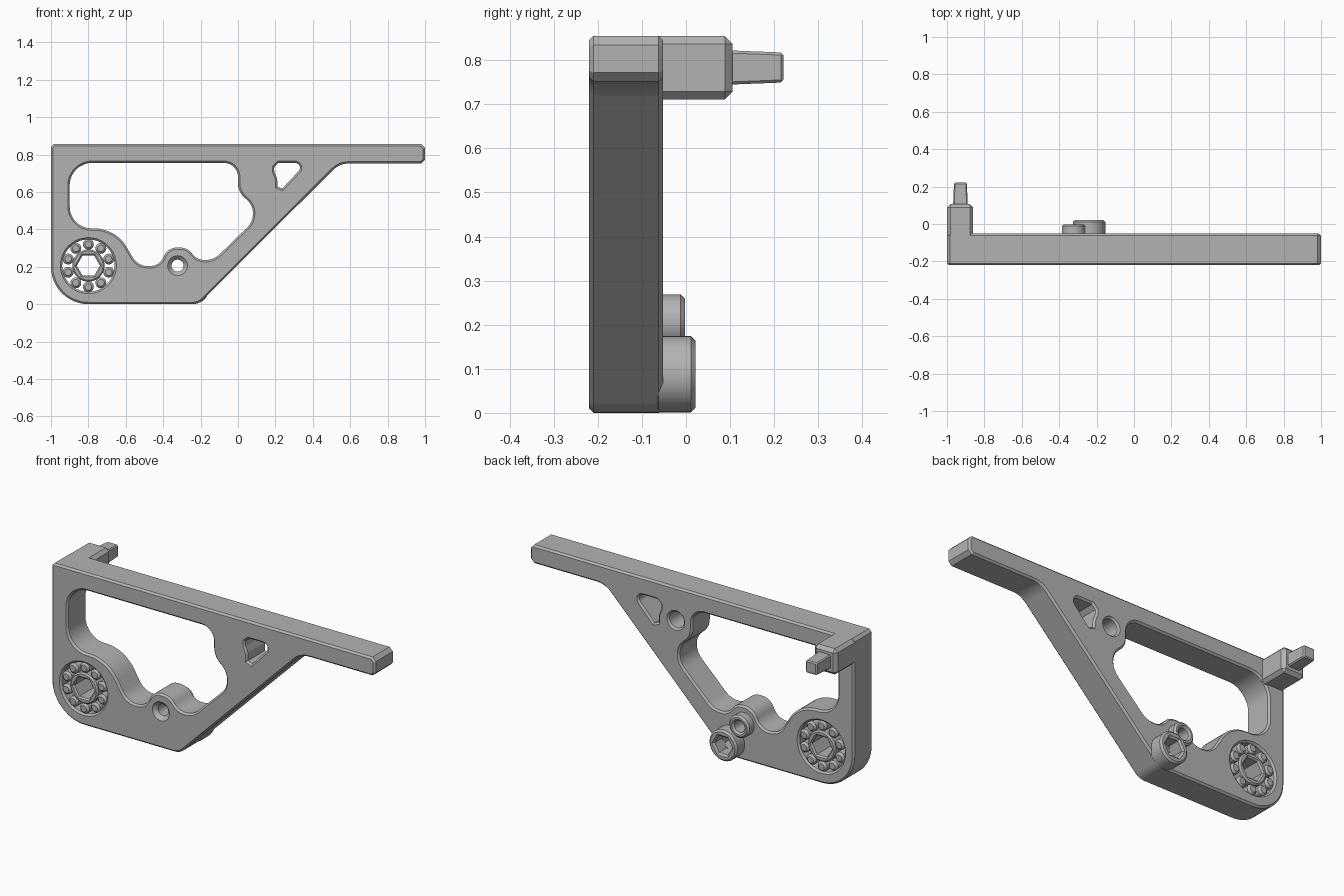
import bpy, bmesh, math
from mathutils import Matrix, Vector

cube = bpy.data.objects.get("Cube")
if cube:
    bpy.data.objects.remove(cube, do_unlink=True)

grey = bpy.data.materials.new("plain grey")
grey.use_nodes = True
grey.diffuse_color = (0.45, 0.45, 0.45, 1)
grey.node_tree.nodes["Principled BSDF"].inputs["Base Color"].default_value = (0.45, 0.45, 0.45, 1)

FRONT, BACK = -0.22, -0.052
HUB = (-0.8, 0.206)
SCREW = (-0.323, 0.206)
SOCKET = (-0.24, 0.0875)
PEG_HOLE = (0.1, 0.67)


def circle(c, r, n=40):
    return [Vector((c[0] + r * math.cos(math.tau * i / n),
                    c[1] + r * math.sin(math.tau * i / n))) for i in range(n)]


def rounded(corners):
    """Closed outline from (x, z, radius) corners; tiny radii become chamfers."""
    out = []
    n = len(corners)
    for i, (x, z, r) in enumerate(corners):
        p = Vector((x, z))
        a = Vector(corners[i - 1][:2]) - p
        b = Vector(corners[(i + 1) % n][:2]) - p
        half = a.angle(b) / 2
        t = min(r / math.tan(half), a.length * 0.48, b.length * 0.48)
        r = t * math.tan(half)
        a.normalize()
        b.normalize()
        if r < 0.025:
            out += [p + a * t, p + b * t]
            continue
        centre = p + (a + b).normalized() * (r / math.sin(half))
        start, end = p + a * t - centre, p + b * t - centre
        a0 = math.atan2(start.y, start.x)
        turn = (math.atan2(end.y, end.x) - a0 + math.pi) % math.tau - math.pi
        steps = max(3, math.ceil(abs(turn) / 0.14))
        for k in range(steps + 1):
            ang = a0 + turn * k / steps
            out.append(centre + Vector((math.cos(ang), math.sin(ang))) * r)
    return out


def finish(ob):
    ob.data.materials.clear()
    ob.data.materials.append(grey)
    bpy.ops.object.select_all(action='DESELECT')
    ob.select_set(True)
    bpy.context.view_layer.objects.active = ob
    bpy.ops.object.shade_smooth_by_angle(angle=math.radians(30))
    return ob


def add_mesh(name, bm):
    me = bpy.data.meshes.new(name)
    bm.to_mesh(me)
    bm.free()
    ob = bpy.data.objects.new(name, me)
    bpy.context.collection.objects.link(ob)
    return ob


def prism(name, loops, y0, y1, chamfer=0.01):
    """Outlines with holes in the xz plane, chamfered and extruded along y."""
    cu = bpy.data.curves.new(name, 'CURVE')
    cu.dimensions = '2D'
    cu.fill_mode = 'BOTH'
    cu.extrude = (y1 - y0) / 2 - chamfer
    cu.bevel_depth = chamfer
    cu.bevel_resolution = 0
    cu.offset = -chamfer
    for loop in loops:
        sp = cu.splines.new('POLY')
        sp.points.add(len(loop) - 1)
        for pt, v in zip(sp.points, loop):
            pt.co = (v.x, v.y, 0, 1)
        sp.use_cyclic_u = True
    tmp = bpy.data.objects.new(name + " outline", cu)
    bpy.context.collection.objects.link(tmp)
    dg = bpy.context.evaluated_depsgraph_get()
    me = bpy.data.meshes.new_from_object(tmp.evaluated_get(dg))
    bpy.data.objects.remove(tmp, do_unlink=True)
    bm = bmesh.new()
    bm.from_mesh(me)
    bmesh.ops.remove_doubles(bm, verts=bm.verts, dist=0.0001)
    bmesh.ops.recalc_face_normals(bm, faces=bm.faces)
    bm.transform(Matrix.Translation((0, (y0 + y1) / 2, 0)) @ Matrix.Rotation(math.pi / 2, 4, 'X'))
    return finish(add_mesh(name, bm))


def cut(target, c, y0, y1, r0, r1, n=40):
    """Subtract a cone or cylinder along y with radius r0 at y0 and r1 at y1."""
    bm = bmesh.new()
    bmesh.ops.create_cone(bm, cap_ends=True, segments=n, radius1=r1, radius2=r0, depth=y1 - y0)
    spin = Matrix.Rotation(math.pi / 2, 4, 'X')
    bm.transform(Matrix.Translation((c[0], (y0 + y1) / 2, c[1])) @ spin)
    cutter = add_mesh("cutter", bm)
    cutter.hide_render = True
    mod = target.modifiers.new("cut", 'BOOLEAN')
    mod.operation = 'DIFFERENCE'
    mod.solver = 'EXACT'
    mod.object = cutter
    bpy.context.view_layer.objects.active = target
    bpy.ops.object.modifier_apply(modifier=mod.name)
    bpy.data.objects.remove(cutter, do_unlink=True)


def block(name, lo, hi, bevel, taper=1.0):
    """Chamfered box, optionally narrowing toward the back."""
    bm = bmesh.new()
    bmesh.ops.create_cube(bm, size=1)
    lo, hi = Vector(lo), Vector(hi)
    for v in bm.verts:
        if v.co.y > 0:
            v.co.x *= taper
            v.co.z *= taper
        v.co = (lo + hi) / 2 + v.co * (hi - lo)
    bmesh.ops.bevel(bm, geom=bm.edges[:], offset=bevel, segments=1, affect='EDGES')
    return finish(add_mesh(name, bm))


# Flat frame with its openings
outer = rounded([(-1, 0.855, 0.015), (1, 0.855, 0.02), (1, 0.752, 0.02),
                 (0.543, 0.752, 0.12), (-0.21, 0, 0.08), (-1, 0, 0.2)])
window = rounded([(-0.9, 0.755, 0.12), (0, 0.755, 0.12), (0, 0.6, 0.1), (0.08, 0.53, 0.1),
                  (0.08, 0.44, 0.12), (-0.13, 0.236, 0.15), (-0.22, 0.236, 0.1),
                  (-0.27, 0.303, 0.08), (-0.375, 0.303, 0.08), (-0.42, 0.203, 0.12),
                  (-0.535, 0.203, 0.12), (-0.655, 0.405, 0.2), (-0.9, 0.405, 0.12)])
small_window = rounded([(0.195, 0.755, 0.03), (0.365, 0.755, 0.026), (0.21, 0.59, 0.026),
                        (0.21, 0.67, 0.05), (0.193, 0.71, 0.05)])
frame = prism("frame", [outer, window, small_window, circle(HUB, 0.14), circle(SCREW, 0.032)],
              FRONT, BACK)

# Countersink, peg hole and hexagonal pocket
cut(frame, SCREW, FRONT - 0.005, FRONT + 0.023, 0.058, 0.03)
cut(frame, PEG_HOLE, BACK - 0.12, BACK + 0.01, 0.045, 0.045)
cut(frame, PEG_HOLE, BACK - 0.012, BACK + 0.01, 0.043, 0.065)
cut(frame, SOCKET, BACK - 0.05, BACK + 0.01, 0.0545, 0.0545, 6)
finish(frame)

# Roller bearing
prism("bearing_hub", [circle(HUB, 0.086), circle(HUB, 0.062, 6)], FRONT, BACK, 0.008)
for i in range(10):
    a = math.pi / 2 + math.tau * i / 10
    c = (HUB[0] + 0.114 * math.cos(a), HUB[1] + 0.114 * math.sin(a))
    prism("bearing_roller", [circle(c, 0.029, 20)], FRONT, BACK, 0.011)

# Bosses on the back
prism("screw_boss", [circle(SCREW, 0.0625), circle(SCREW, 0.032)], BACK - 0.02, -0.002, 0.01)
prism("socket_boss", [circle(SOCKET, 0.0865), circle(SOCKET, 0.0545, 6)], BACK - 0.02, 0.021, 0.01)

# Corner arm and its tapered peg
block("corner_arm", (-1, BACK - 0.04, 0.711), (-0.86, 0.106, 0.855), 0.018)
block("peg", (-0.968, 0.08, 0.744), (-0.888, 0.221, 0.823), 0.006, 0.86)
